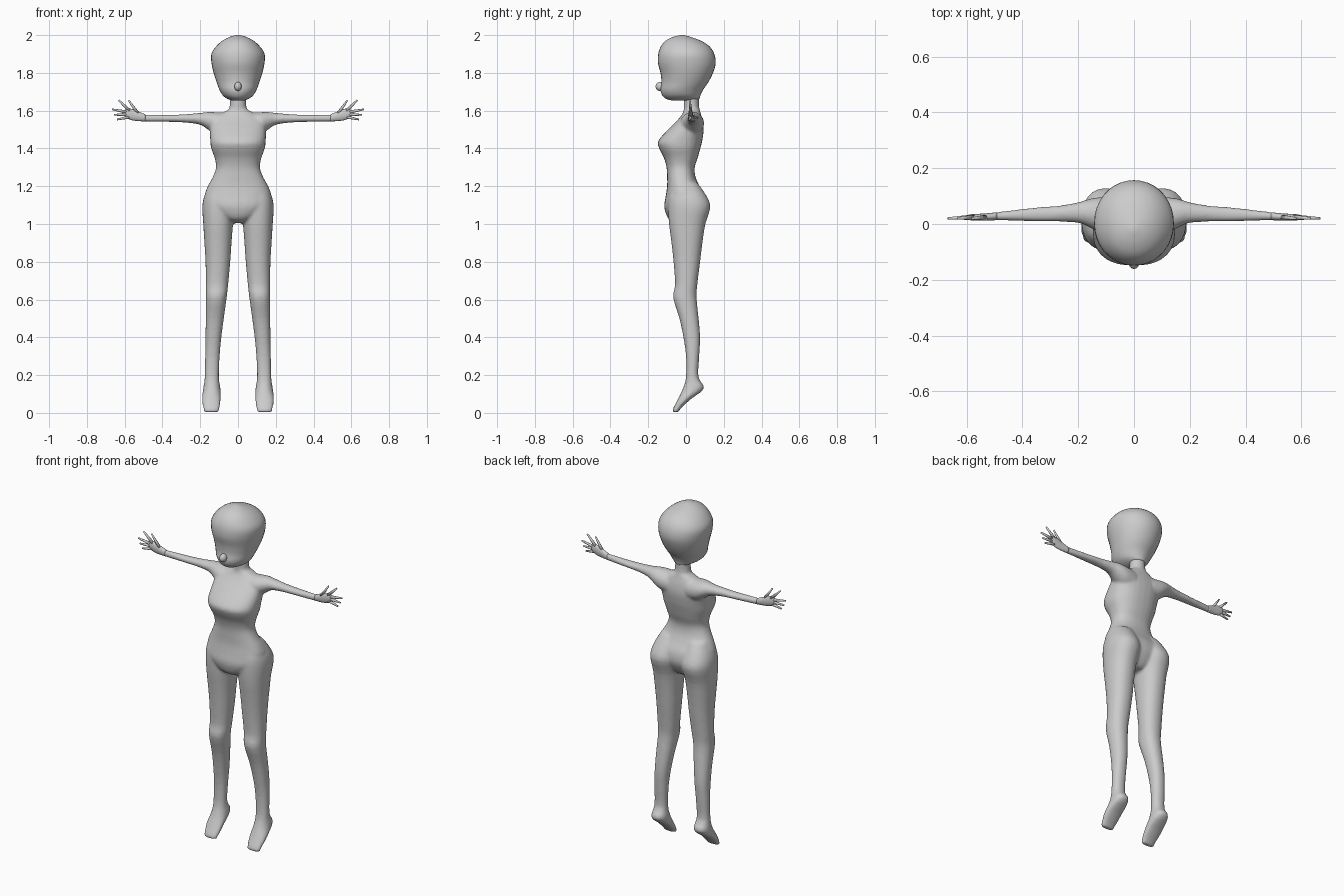
import bpy, bmesh, math
from mathutils import Vector


def spline(rows, steps):
    # Catmull-Rom interpolation of section rows
    out = []
    for i in range(len(rows) - 1):
        p = [rows[max(0, min(len(rows) - 1, i + k))] for k in (-1, 0, 1, 2)]
        for s in range(steps):
            t = s / steps
            out.append([0.5 * (2 * b + (c - a) * t + (2 * a - 5 * b + 4 * c - d) * t * t
                               + (3 * b - a - 3 * c + d) * t ** 3) for a, b, c, d in zip(*p)])
    return out + [list(rows[-1])]


def loft(bm, rows, axis='z', sign=1, power=2.0, sides=28, steps=3):
    # each row: position on axis, then min/max of the two cross directions
    rings = []
    for t, a0, a1, b0, b1 in spline(rows, steps):
        ring = []
        for k in range(sides):
            w = 2 * math.pi * k / sides
            c, s = math.cos(w), math.sin(w)
            a = (a0 + a1) / 2 + (a1 - a0) / 2 * math.copysign(abs(c) ** (2 / power), c)
            b = (b0 + b1) / 2 + (b1 - b0) / 2 * math.copysign(abs(s) ** (2 / power), s)
            co = (a * sign, b, t) if axis == 'z' else (t * sign, a, b)
            ring.append(bm.verts.new(co))
        rings.append(ring)
    faces = []
    for r, q in zip(rings, rings[1:]):
        for k in range(sides):
            j = (k + 1) % sides
            faces.append(bm.faces.new((r[k], r[j], q[j], q[k])))
    faces += [bm.faces.new(rings[0]), bm.faces.new(rings[-1])]
    bmesh.ops.recalc_face_normals(bm, faces=faces)


def finish(name, bm):
    me = bpy.data.meshes.new(name)
    bm.to_mesh(me)
    bm.free()
    for p in me.polygons:
        p.use_smooth = True
    ob = bpy.data.objects.new(name, me)
    bpy.context.collection.objects.link(ob)
    return ob


def sym(rows):
    return [(z, -h, h, f, b) for z, h, f, b in rows]


# torso and neck: z, half width, front y, back y
torso = sym([
    (1.005, .03, -.05, .05), (1.03, .09, -.095, .075), (1.09, .165, -.115, .105),
    (1.15, .177, -.107, .10), (1.20, .16, -.10, .072), (1.25, .133, -.10, .05),
    (1.30, .116, -.103, .046), (1.35, .124, -.117, .062), (1.40, .142, -.142, .076),
    (1.44, .147, -.147, .086), (1.50, .148, -.095, .094), (1.55, .14, -.045, .088),
    (1.585, .09, -.018, .078), (1.605, .05, -.012, .073)])
neck = sym([(1.55, .06, -.02, .075), (1.60, .049, -.012, .072), (1.64, .043, -.012, .068), (1.70, .045, -.012, .07)])

# leg and pointed foot: z, inner x, outer x, front y, back y
leg = [
    (.003, .102, .18, -.068, -.042), (.02, .098, .183, -.07, -.03), (.07, .091, .191, -.044, .022),
    (.13, .093, .184, -.016, .096), (.19, .101, .176, .0, .066), (.30, .097, .174, .0, .07),
    (.40, .088, .172, -.014, .075), (.50, .075, .171, -.035, .067), (.61, .06, .17, -.068, .056),
    (.68, .052, .17, -.058, .06), (.80, .041, .172, -.066, .075), (.90, .034, .178, -.077, .087),
    (1.0, .026, .184, -.09, .103), (1.09, .015, .189, -.095, .129), (1.15, .02, .178, -.09, .108),
    (1.22, .03, .145, -.07, .06)]

# arm: x, front y, back y, bottom z, top z
arm = [
    (.06, -.03, .092, 1.46, 1.588), (.12, -.03, .096, 1.475, 1.592), (.16, -.012, .09, 1.50, 1.593),
    (.20, .004, .078, 1.525, 1.588), (.27, .008, .066, 1.536, 1.582), (.35, .008, .06, 1.54, 1.578),
    (.45, .012, .048, 1.541, 1.579), (.51, .014, .04, 1.542, 1.581)]

# body: parts fused into one skin
bm = bmesh.new()
loft(bm, torso, power=2.35)
loft(bm, neck)
for s in (-1, 1):
    loft(bm, leg, sign=s, power=2.2)
    loft(bm, arm, axis='x', sign=s)
body = finish("body", bm)
m = body.modifiers.new("fuse", 'REMESH')
m.mode = 'VOXEL'
m.voxel_size = 0.0075
m.use_smooth_shade = True
m = body.modifiers.new("blend", 'SMOOTH')
m.factor = 0.5
m.iterations = 7

# head with flat jaw underside
bm = bmesh.new()
loft(bm, sym([
    (1.653, .03, -.07, .045), (1.662, .055, -.105, .07), (1.68, .08, -.125, .076), (1.71, .098, -.135, .09),
    (1.75, .113, -.13, .118), (1.80, .129, -.135, .143), (1.85, .14, -.148, .157), (1.90, .141, -.147, .15),
    (1.94, .116, -.133, .125), (1.97, .083, -.108, .08), (1.99, .045, -.07, .025), (2.0, .01, -.03, -.01)]),
    power=2.05, sides=36)
finish("head", bm)

# nose
bm = bmesh.new()
bmesh.ops.create_uvsphere(bm, u_segments=16, v_segments=10, radius=1)
for v in bm.verts:
    v.co = Vector((v.co.x * .02, -.137 + v.co.y * .024, 1.728 + v.co.z * .024))
finish("nose", bm)


def finger(bm, path, r, sign):
    # tapered tube through points in the x-z plane
    a, b = Vector((path[0], .024, path[1])), Vector((path[2], .02, path[3]))
    d = b - a
    q = d.to_track_quat('Z', 'Y')
    new = bmesh.ops.create_cone(bm, cap_ends=True, segments=10, radius1=r, radius2=r * .45, depth=d.length)['verts']
    for v in new:
        v.co = q @ v.co + (a + b) / 2
        v.co.x *= sign
    bmesh.ops.recalc_face_normals(bm, faces=list({f for v in new for f in v.link_faces}))


# hands: flat palm plus five spread digits
palm = [(.49, .014, .042, 1.543, 1.58), (.53, .012, .038, 1.545, 1.597),
        (.565, .012, .036, 1.55, 1.61), (.59, .014, .034, 1.562, 1.61), (.598, .018, .03, 1.572, 1.602)]
digits = [(.53, 1.585, .579, 1.655), (.575, 1.60, .632, 1.656), (.585, 1.592, .667, 1.607),
          (.58, 1.58, .656, 1.578), (.57, 1.568, .64, 1.553)]
for s, side in ((-1, "right"), (1, "left")):
    bm = bmesh.new()
    loft(bm, palm, axis='x', sign=s, sides=16)
    for d in digits:
        finger(bm, d, .0095, s)
    finish(side + "_hand", bm)
